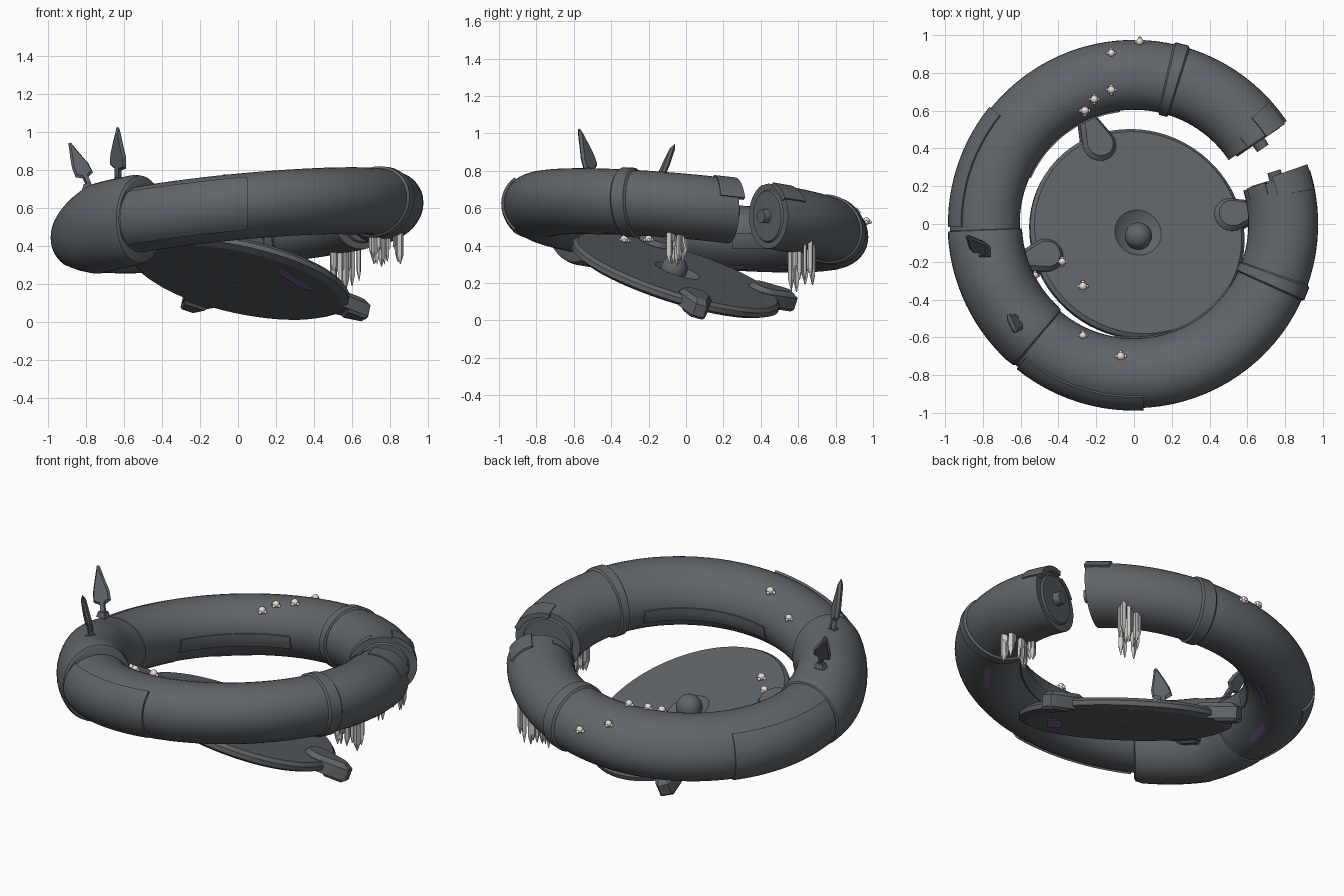
import bpy, bmesh, math, random
from math import sin, cos, pi, radians as rad
from mathutils import Vector, Matrix

if "Cube" in bpy.data.objects:
    bpy.data.objects.remove(bpy.data.objects["Cube"])

random.seed(4)
RING = 0.79           # ring centreline radius
TUBE = 0.185          # tube radius


def material(name, r, g, b):
    m = bpy.data.materials.new(name)
    m.diffuse_color = (r, g, b, 1)
    m.use_nodes = True
    m.node_tree.nodes["Principled BSDF"].inputs["Base Color"].default_value = m.diffuse_color
    return m


GREY = material("dark steel", 0.115, 0.13, 0.145)
PURPLE = material("dim violet", 0.24, 0.15, 0.33)
WHITE = material("pale shell", 0.85, 0.78, 0.72)
ICE = material("pale crystal", 0.60, 0.59, 0.57)


def finish(name, bm, mat, smooth=True, angle=32):
    bmesh.ops.recalc_face_normals(bm, faces=bm.faces[:])
    me = bpy.data.meshes.new(name)
    bm.to_mesh(me)
    bm.free()
    me.materials.append(mat)
    if smooth:
        me.polygons.foreach_set("use_smooth", [True] * len(me.polygons))
        me.set_sharp_from_angle(angle=rad(angle))
    ob = bpy.data.objects.new(name, me)
    bpy.context.collection.objects.link(ob)
    return ob


def ring_point(a, t, r, tall=0.94):
    """Point on the tilted ring: a round the ring, t round the tube (degrees)."""
    a, t = rad(a), rad(t)
    d = RING + r * cos(t)
    x, y = d * cos(a), d * sin(a)
    return Vector((x, y, 0.535 + 0.095 * x - 0.09 * y + r * sin(t) * tall))


def tube(name, sections, n=40):
    """Loft of closed round sections [(angle, radius, tallness)] with flat ends."""
    bm = bmesh.new()
    rows = [[bm.verts.new(ring_point(s[0], 360 * i / n, *s[1:])) for i in range(n)] for s in sections]
    for p, q in zip(rows, rows[1:]):
        for i in range(n):
            bm.faces.new((p[i], p[(i + 1) % n], q[(i + 1) % n], q[i]))
    bm.faces.new(rows[0])
    bm.faces.new(rows[-1])
    return finish(name, bm, GREY)


def plate(name, a0, a1, t0, t1, r, mat=GREY, depth=0.03):
    """Curved slab lying on part of the tube."""
    bm = bmesh.new()
    na, nt = max(2, int(abs(a1 - a0) / 3)), max(2, int(abs(t1 - t0) / 8))

    def grid(rr):
        return [[bm.verts.new(ring_point(a0 + (a1 - a0) * i / na, t0 + (t1 - t0) * j / nt, rr))
                 for j in range(nt + 1)] for i in range(na + 1)]
    out, inn = grid(r), grid(r - depth)
    for g in (out, inn):
        for i in range(na):
            for j in range(nt):
                bm.faces.new((g[i][j], g[i + 1][j], g[i + 1][j + 1], g[i][j + 1]))
    for i in range(na):
        for j in (0, nt):
            bm.faces.new((out[i][j], out[i + 1][j], inn[i + 1][j], inn[i][j]))
    for j in range(nt):
        for i in (0, na):
            bm.faces.new((out[i][j], out[i][j + 1], inn[i][j + 1], inn[i][j]))
    return finish(name, bm, mat)


def prism(bm, outline, z0, z1, mtx, shrink=1.0):
    """Extruded outline, its top scaled by shrink."""
    c = sum((Vector(p) for p in outline), Vector((0, 0))) / len(outline)
    lo = [bm.verts.new(mtx @ Vector((x, y, z0))) for x, y in outline]
    hi = [bm.verts.new(mtx @ Vector((*(c + (Vector(p) - c) * shrink), z1))) for p in outline]
    n = len(outline)
    bm.faces.new(lo)
    bm.faces.new(hi)
    for i in range(n):
        bm.faces.new((lo[i], lo[(i + 1) % n], hi[(i + 1) % n], hi[i]))


# broken ring
tube("broken_ring", [(34 + 343 * i / 90, TUBE) for i in range(91)])

# clamp bands
for k, (a, w) in enumerate(((75, 2.6), (-22, 2.6))):
    tube(f"clamp_band_{k}", [(a - w, TUBE), (a - w + .6, .197), (a + w - .6, .197), (a + w, TUBE)])

# swollen collar on the left, taller towards the front
tube("ring_collar", [(182, .18), (182.4, .194)]
     + [(184 + 43 * i / 14, .197, .97 + .24 * min(1, i / 6)) for i in range(15)]
     + [(229.4, .193, 1.19), (230, .183, 1.15)])

# armour plates on the outer wall, inner wall slot covers, torn shell ends
for k, (a0, a1, t0, t1, r) in enumerate((
        (231, 273, -48, 50, .198), (141, 181, -48, 50, .195),
        (97, 156, 178, 204, .193), (-100, -33, 178, 204, .193),
        (33.5, 42, 30, 75, .196), (34, 39, 110, 165, .190),
        (11, 19, 20, 95, .193), (12, 17.5, 110, 150, .190))):
    plate(f"armour_plate_{k}", a0, a1, t0, t1, r)

# violet lamp strips under the tube
for k, (a, t) in enumerate(((127, 246), (162, 250), (-38, 274))):
    plate(f"lamp_strip_{k}", a - 8, a + 8, t - 5, t + 5, TUBE + .003, PURPLE, .008)

# axle stubs on the broken ends
for k, (a, s) in enumerate(((34, -1), (17, 1))):
    p = ring_point(a, 0, 0)
    axis = Vector((-sin(rad(a)), cos(rad(a)), 0)) * s
    for r, ln in ((.15, .010), (.04, .05)):
        bm = bmesh.new()
        bmesh.ops.create_cone(bm, cap_ends=True, segments=24, radius1=r, radius2=r * .9, depth=ln * 2,
                              matrix=Matrix.Translation(p) @ axis.to_track_quat('Z', 'Y').to_matrix().to_4x4())
        finish(f"axle_stub_{k}", bm, GREY)

# tilted hanging disc, turned from a profile
normal = Vector((0.22, 0.32, 1)).normalized()
u = Vector((1, 0, -0.22)).normalized()
v = normal.cross(u)
DISC = Matrix.Translation((0.015, -0.055, 0.237)) @ Matrix((u, v, normal)).transposed().to_4x4()
bm = bmesh.new()
prof = [(.54, -.032), (.58, -.012), (.58, .014), (.56, .032), (.125, .032), (.10, .012), (.06, -.005)]
rows = [[bm.verts.new(DISC @ Vector((r * cos(2 * pi * i / 72), r * sin(2 * pi * i / 72), z))) for i in range(72)]
        for r, z in prof]
for p, q in zip(rows, rows[1:]):
    for i in range(72):
        bm.faces.new((p[i], p[(i + 1) % 72], q[(i + 1) % 72], q[i]))
bm.faces.new(rows[0])
bm.faces.new(rows[-1])
finish("hanging_disc", bm, GREY, angle=20)

# hub ball
bm = bmesh.new()
bmesh.ops.create_uvsphere(bm, u_segments=28, v_segments=16, radius=.072,
                          matrix=DISC @ Matrix.Translation((0, -.02, .035)))
finish("hub_ball", bm, GREY, angle=60)

# lugs on the disc rim
for k, a in enumerate((11, 110, 194)):
    m = DISC @ Matrix.Rotation(rad(a), 4, 'Z') @ Matrix.Translation((.52, 0, 0))
    shape = [(.09 * cos(rad(t)), .09 * sin(rad(t))) for t in range(65, 296, 15)] + [(.16, -.045), (.185, -.03),
                                                                                 (.185, .03), (.16, .045)]
    bm = bmesh.new()
    prism(bm, shape, -.03, .035, m)
    prism(bm, shape, .035, .06, m, .78)
    prism(bm, [(.06, -.07), (.18, -.04), (.18, .04), (.06, .07)], -.03, -.045, m, .8)
    finish(f"rim_lug_{k}", bm, GREY)

# violet lamp under the disc
bm = bmesh.new()
prism(bm, [(-.14, -.015), (-.10, -.04), (.10, -.04), (.14, -.015), (.14, .015), (.10, .04), (-.10, .04), (-.14, .015)],
      -.037, -.03, DISC @ Matrix.Rotation(rad(48), 4, 'Z') @ Matrix.Translation((0, -.385, 0)))
finish("disc_lamp", bm, PURPLE, False)

# leaf shaped fins on the collar
LEAF = [(-.016, -.03), (.016, -.03), (.016, .03), (.055, .05), (.052, .11), (.03, .18), (.006, .265),
        (-.010, .265), (-.034, .18), (-.052, .11), (-.055, .05), (-.016, .03)]
for k, (base, tip, side, size) in enumerate((
        ((-.63, -.495, .77), (-.63, -.575, 1.03), (.75, -.65, 0), 1),
        ((-.79, -.15, .735), (-.885, -.06, .945), (.9, .2, 0), .92))):
    up = (Vector(tip) - Vector(base)).normalized()
    s = Vector(side)
    s = (s - up * s.dot(up)).normalized()
    m = Matrix.Translation(base) @ Matrix((s, up, s.cross(up))).transposed().to_4x4() @ Matrix.Scale(size, 4)
    bm = bmesh.new()
    prism(bm, LEAF, 0, .014, m, .8)
    prism(bm, LEAF, 0, -.014, m, .8)
    foot = Matrix.Translation(Vector(base) - Vector((0, 0, .04)))
    prism(bm, [(-.03, -.025), (.03, -.025), (.03, .025), (-.03, .025)], 0, .03, foot, .7)
    finish(f"collar_fin_{k}", bm, GREY, False)

# crystals hanging under both sides of the break
for k, (cx, cy, dx, dy, longest) in enumerate(((.57, .62, .075, .07, .23), (.78, -.05, .08, .045, .18))):
    bm = bmesh.new()
    for i in range(24):
        x, y = cx + random.uniform(-dx, dx), cy + random.uniform(-dy, dy)
        d = min(abs(math.hypot(x, y) - RING), .15)
        top = .535 + .095 * x - .09 * y - .94 * math.sqrt(TUBE ** 2 - d ** 2) + .02
        ln = longest * random.uniform(.35, 1)
        w = random.uniform(.008, .018)
        m = Matrix.Translation((x, y, top)) @ Matrix.Rotation(random.uniform(0, 3), 4, 'Z')
        sq = [(w, 0), (0, w), (-w, 0), (0, -w)]
        prism(bm, sq, 0, -ln * .75, m)
        prism(bm, sq, -ln * .75, -ln, m, .15)
    finish(f"hanging_crystals_{k}", bm, ICE, False)

# small pale shells, each a knob with four little ones round it
spots = [(-.12, .905), (-.12, .71), (-.21, .66), (-.26, .6), (.03, .965), (-.52, -.27), (-.27, -.59), (-.07, -.7)]
points = []
for x, y in spots:
    a = math.degrees(math.atan2(y, x))
    r = .2 if x < -.5 else TUBE + .01
    c = max(-1, min(1, (math.hypot(x, y) - RING) / r))
    points.append(ring_point(a, math.degrees(math.acos(c)), r, 1.2 if x < -.5 else .94))
for x, y, h in ((-.38, -.2, .03), (-.27, -.33, .01)):
    points.append(Vector((x, y, .273 + h - .22 * (x - .015) - .32 * (y + .055))))
for k, p in enumerate(points):
    bm = bmesh.new()
    size = random.uniform(.018, .023)
    for i in range(5):
        o = Vector((cos(i * pi / 2), sin(i * pi / 2), -.3)) * size * (1 if i else 0)
        bmesh.ops.create_icosphere(bm, subdivisions=2, radius=size * (1 if i == 0 else .45),
                                   matrix=Matrix.Translation(p + o))
    finish(f"pale_shell_{k}", bm, WHITE, True, 60)
